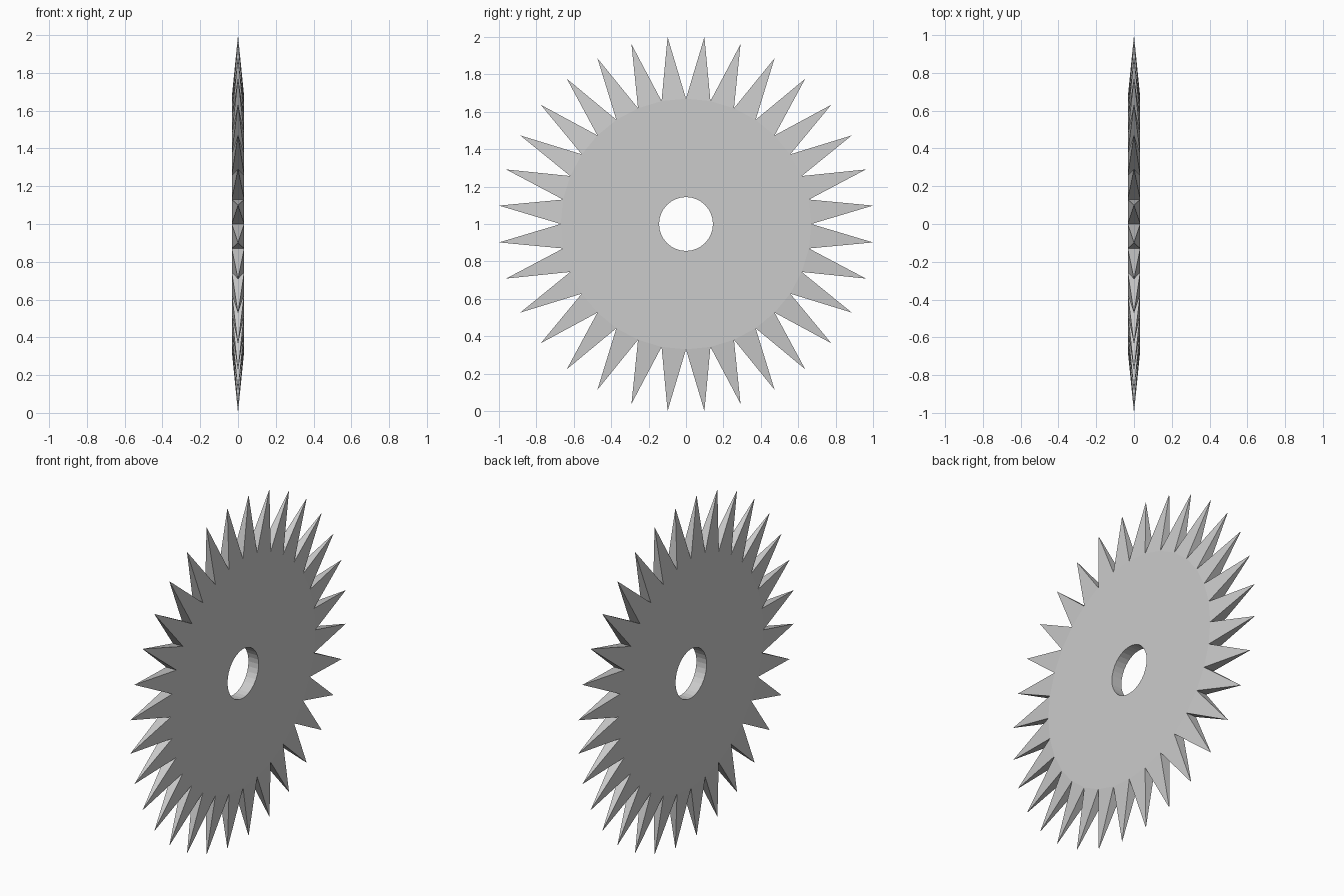
import bpy, bmesh
from math import sin, cos, pi

if "Cube" in bpy.data.objects:
    bpy.data.objects.remove(bpy.data.objects["Cube"])

TEETH = 32
TIP_R = 1 / cos(pi / TEETH)
ROOT_R, HOLE_R, HALF = 0.67, 0.144, 0.033
bm = bmesh.new()


def ring(radius, x, offset=0.0):
    """Ring of points around the x axis, starting at the top."""
    return [bm.verts.new((x, radius * sin((i + offset) * 2 * pi / TEETH),
                          1 + radius * cos((i + offset) * 2 * pi / TEETH)))
            for i in range(TEETH)]


root_a, root_b = ring(ROOT_R, HALF), ring(ROOT_R, -HALF)
hole_a, hole_b = ring(HOLE_R, HALF), ring(HOLE_R, -HALF)
tips = ring(TIP_R, 0, 0.5)

for i in range(TEETH):
    j = (i + 1) % TEETH
    # Flat disc sides and bore wall
    bm.faces.new((root_a[i], root_a[j], hole_a[j], hole_a[i]))
    bm.faces.new((root_b[j], root_b[i], hole_b[i], hole_b[j]))
    bm.faces.new((hole_a[i], hole_a[j], hole_b[j], hole_b[i]))
    # Pointed four-sided tooth
    base = (root_a[i], root_b[i], root_b[j], root_a[j])
    for k in range(4):
        bm.faces.new((base[k], base[(k + 1) % 4], tips[i]))

bmesh.ops.recalc_face_normals(bm, faces=bm.faces)
mesh = bpy.data.meshes.new("saw_blade")
bm.to_mesh(mesh)
bm.free()
bpy.context.collection.objects.link(bpy.data.objects.new("saw_blade", mesh))
